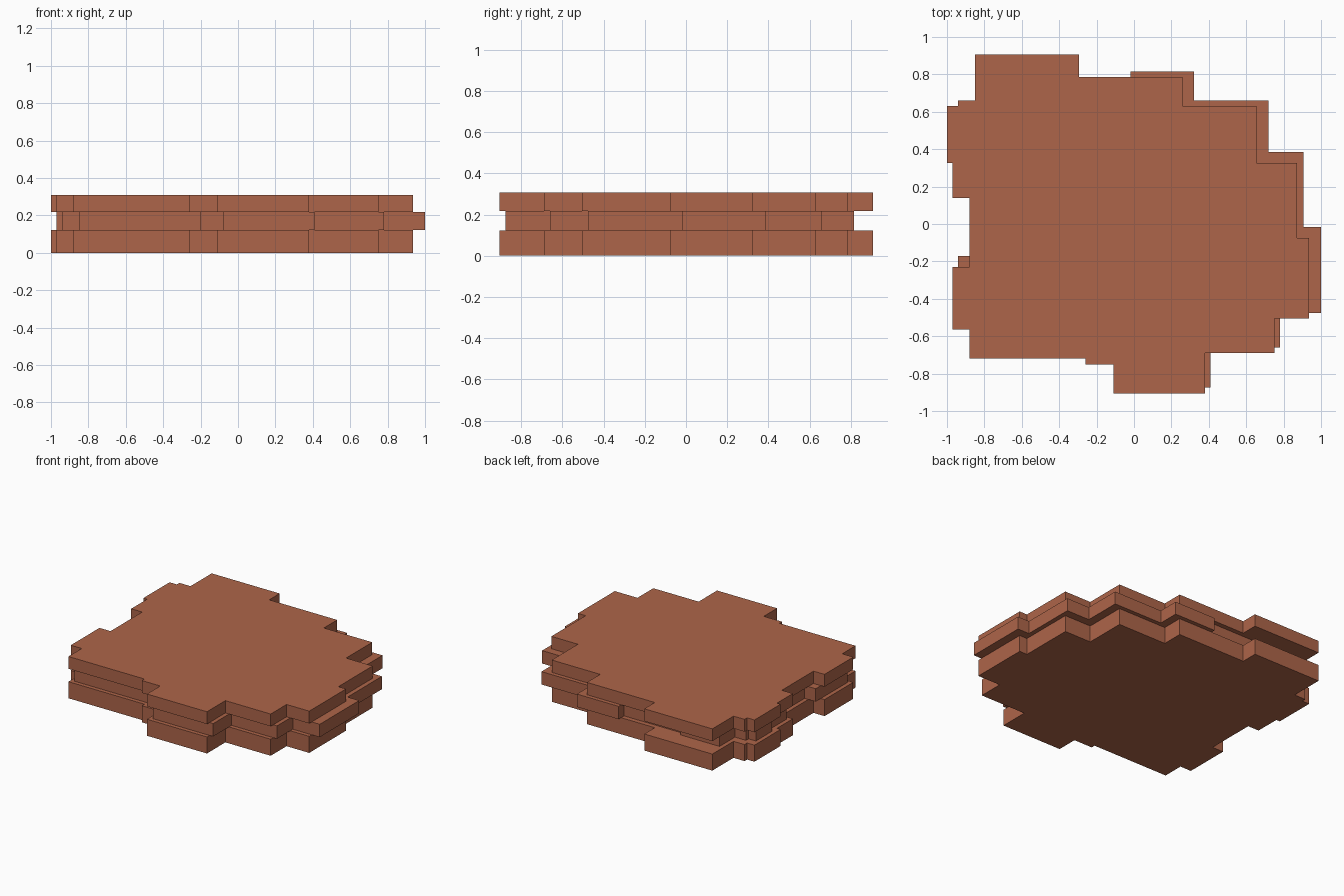
import bpy, bmesh

cube = bpy.data.objects.get("Cube")
if cube:
    bpy.data.objects.remove(cube, do_unlink=True)

# Terracotta colour shared by every slab
clay = bpy.data.materials.new("terracotta")
clay.use_nodes = True
colour = (0.423, 0.130, 0.067, 1)
clay.diffuse_color = colour
bsdf = next(n for n in clay.node_tree.nodes if n.type == 'BSDF_PRINCIPLED')
bsdf.inputs["Base Color"].default_value = colour
bsdf.inputs["Roughness"].default_value = 0.9


def stepped_outline(start, steps):
    """Rectilinear outline: steps give alternating new x and new y values."""
    x, y = start
    points = [(x, y)]
    for i, value in enumerate(steps):
        if i % 2 == 0:
            x = value
        else:
            y = value
        points.append((x, y))
    return points


def slab(name, outline, bottom, top):
    """Extrude an outline between two heights."""
    bm = bmesh.new()
    base = bm.faces.new([bm.verts.new((x, y, bottom)) for x, y in outline])
    result = bmesh.ops.extrude_face_region(bm, geom=[base], use_keep_orig=True)
    raised = [v for v in result["geom"] if isinstance(v, bmesh.types.BMVert)]
    bmesh.ops.translate(bm, vec=(0, 0, top - bottom), verts=raised)
    bmesh.ops.recalc_face_normals(bm, faces=bm.faces[:])
    mesh = bpy.data.meshes.new(name)
    bm.to_mesh(mesh)
    bm.free()
    mesh.materials.append(clay)
    obj = bpy.data.objects.new(name, mesh)
    bpy.context.collection.objects.link(obj)
    return obj


# Outer outline, used by the top and bottom slabs (counter-clockwise)
outer = stepped_outline((-0.11, -0.905), [
    0.38, -0.69, 0.75, -0.505, 0.935, -0.075, 0.872, 0.325,   # front to left
    0.655, 0.63, 0.26, 0.785, -0.295, 0.907, -0.85, 0.66,     # back
    -0.94, 0.63, -1.0, 0.325, -0.97, 0.14, -0.88, -0.23,      # right side
    -0.97, -0.565, -0.88, -0.72, -0.26, -0.75, -0.11])        # back to front

# Middle outline, offset towards the back left
inner = stepped_outline((-0.08, -0.875), [
    0.41, -0.66, 0.78, -0.475, 1.0, -0.015, 0.905, 0.385,
    0.718, 0.66, 0.32, 0.815, -0.02, 0.75, -0.5, 0.78,
    -0.82, 0.6, -0.91, 0.57, -0.97, 0.385, -0.94, 0.17,
    -0.85, -0.17, -0.94, -0.54, -0.85, -0.69, -0.2, -0.72, -0.08])

slab("bottom_slab", outer, 0.0, 0.122)
slab("middle_slab", inner, 0.122, 0.217)
slab("top_slab", outer, 0.217, 0.308)
